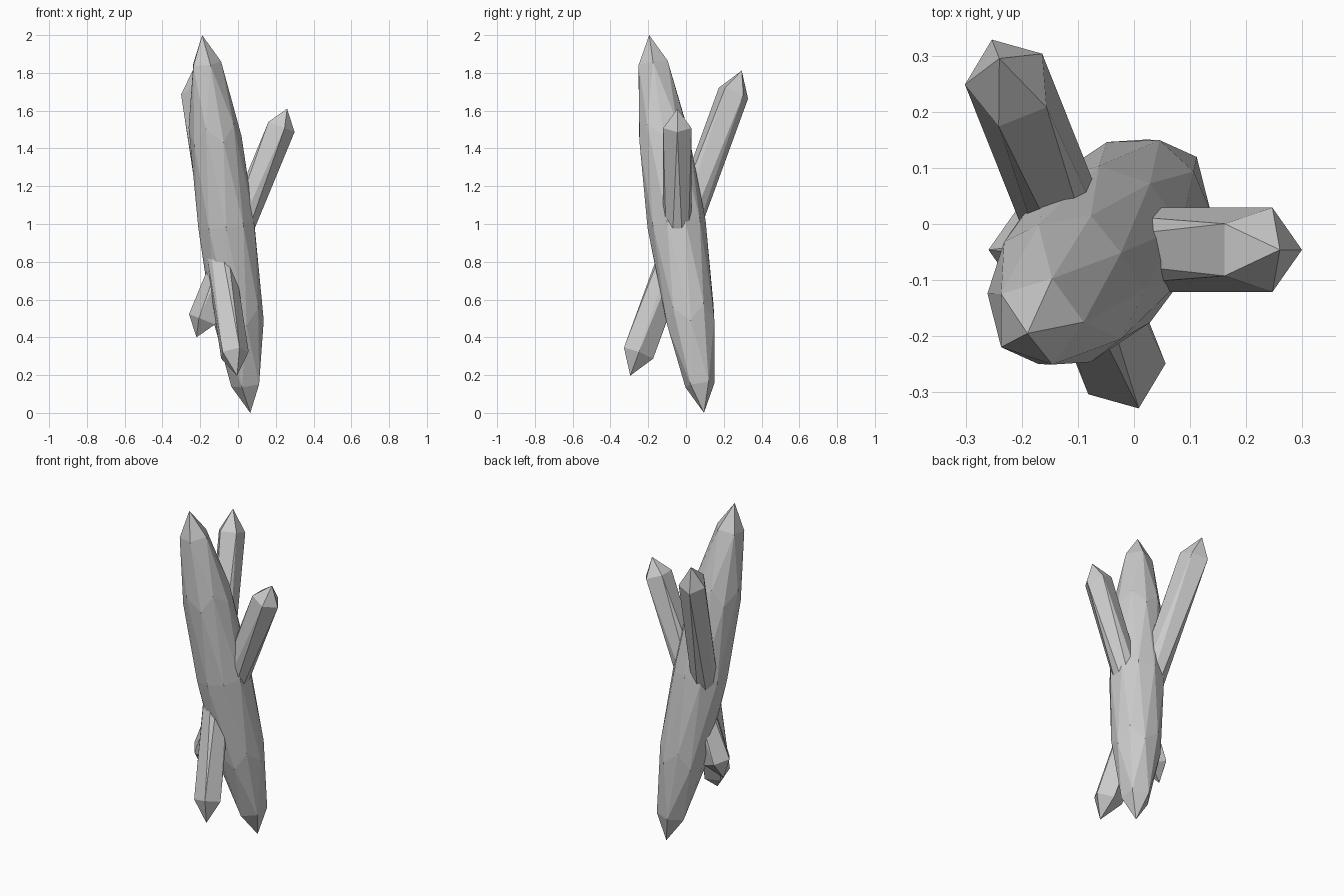
import bpy
from mathutils import Vector, Matrix

if "Cube" in bpy.data.objects:
    bpy.data.objects.remove(bpy.data.objects["Cube"])


def crystal(name, bottom, top, ref, rx, ry, subdiv, cap=None):
    """Stretched icosphere from bottom tip to top tip; ref is the facing of its first corner."""
    bottom, top = Vector(bottom), Vector(top)
    axis = top - bottom
    half = axis.length / 2
    u = axis.normalized()
    e1 = Vector(ref)
    e1 = (e1 - u * e1.dot(u)).normalized()
    e2 = u.cross(e1)
    frame = Matrix((e1, e2, u)).transposed().to_4x4()

    bpy.ops.mesh.primitive_ico_sphere_add(subdivisions=subdiv, radius=1)
    ob = bpy.context.object
    ob.name = ob.data.name = name
    for v in ob.data.vertices:
        x, y, z = v.co
        if cap is not None and abs(z) < 0.9:
            # long shaft: push the five-corner rings out towards the tips
            h = (half - cap) * (1 if z > 0 else -1)
            x, y = x / 0.8944, y / 0.8944
        else:
            h = z * half
        v.co = (x * rx, y * ry, h)
    ob.data.transform(Matrix.Translation((bottom + top) / 2) @ frame)
    ob.data.shade_flat()
    return ob


# Thick central crystal
crystal("main_crystal", (0.065, 0.095, 0.0), (-0.19, -0.195, 2.0),
        (1, 0, 0), 0.156, 0.155, 2)

# Two slim five-sided crystals that pierce the main one
crystal("side_crystal", (-0.22, -0.046, 0.40), (0.26, -0.046, 1.61),
        (1, 0, 0), 0.082, 0.079, 1, cap=0.1)
crystal("long_crystal", (-0.005, -0.295, 0.197), (-0.24, 0.295, 1.812),
        (-0.235, 0.59, 0), 0.088, 0.078, 1, cap=0.125)
